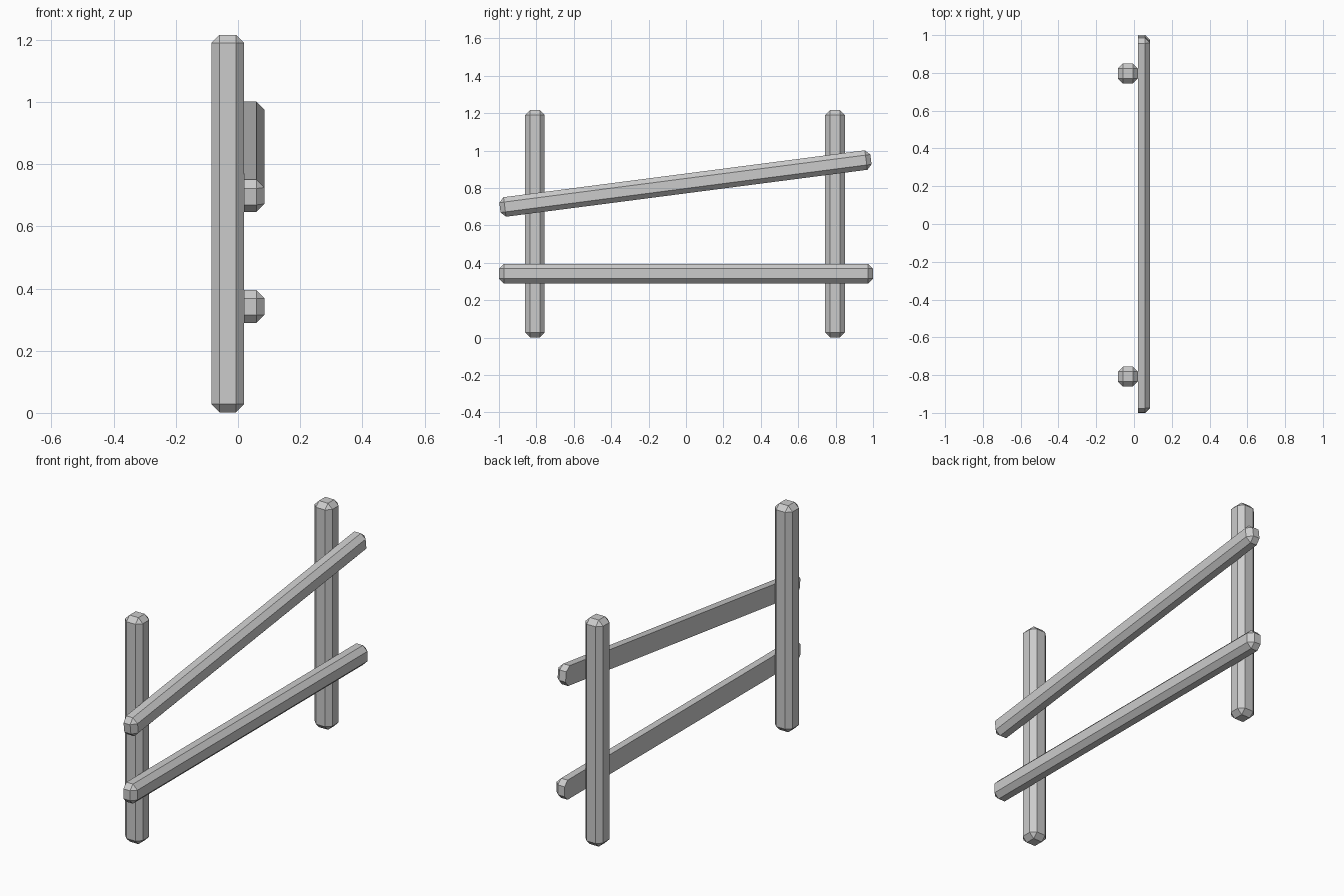
import bpy, bmesh, math
from mathutils import Matrix

if "Cube" in bpy.data.objects:
    bpy.data.objects.remove(bpy.data.objects["Cube"])

W = 0.105        # timber thickness
CHAMFER = 0.026  # chamfer on every edge
JOINT_X = 0.02   # plane where rails sit flat against posts


def timber(name, size, loc, tilt=0.0, flat_back=False):
    """Chamfered beam, optionally tilted about x and sawn flat at the joint plane."""
    bm = bmesh.new()
    bmesh.ops.create_cube(bm, size=1.0, matrix=Matrix.Diagonal((*size, 1.0)))
    bmesh.ops.bevel(bm, geom=bm.edges[:], offset=CHAMFER, segments=1,
                    profile=0.5, affect='EDGES')
    bm.transform(Matrix.Translation(loc) @ Matrix.Rotation(tilt, 4, 'X'))
    if flat_back:
        cut = bmesh.ops.bisect_plane(bm, geom=bm.verts[:] + bm.edges[:] + bm.faces[:],
                                     plane_co=(JOINT_X, 0, 0), plane_no=(1, 0, 0),
                                     clear_inner=True)
        rim = [e for e in cut['geom_cut'] if isinstance(e, bmesh.types.BMEdge)]
        bmesh.ops.contextual_create(bm, geom=rim)
    bmesh.ops.recalc_face_normals(bm, faces=bm.faces[:])
    mesh = bpy.data.meshes.new(name)
    bm.to_mesh(mesh)
    bm.free()
    obj = bpy.data.objects.new(name, mesh)
    bpy.context.collection.objects.link(obj)
    return obj


# Upright posts
for name, y in (("front_post", -0.808), ("back_post", 0.797)):
    timber(name, (W, W, 1.214), (JOINT_X - W / 2, y, 0.609))

# Half-depth rails: one level, one slipped out of line
rail = (W, 2.0, W)
rail_x = 0.085 - W / 2
timber("lower_rail", rail, (rail_x, 0, 0.342), flat_back=True)
timber("upper_rail", rail, (rail_x, -0.003, 0.824), math.radians(7.4), flat_back=True)
